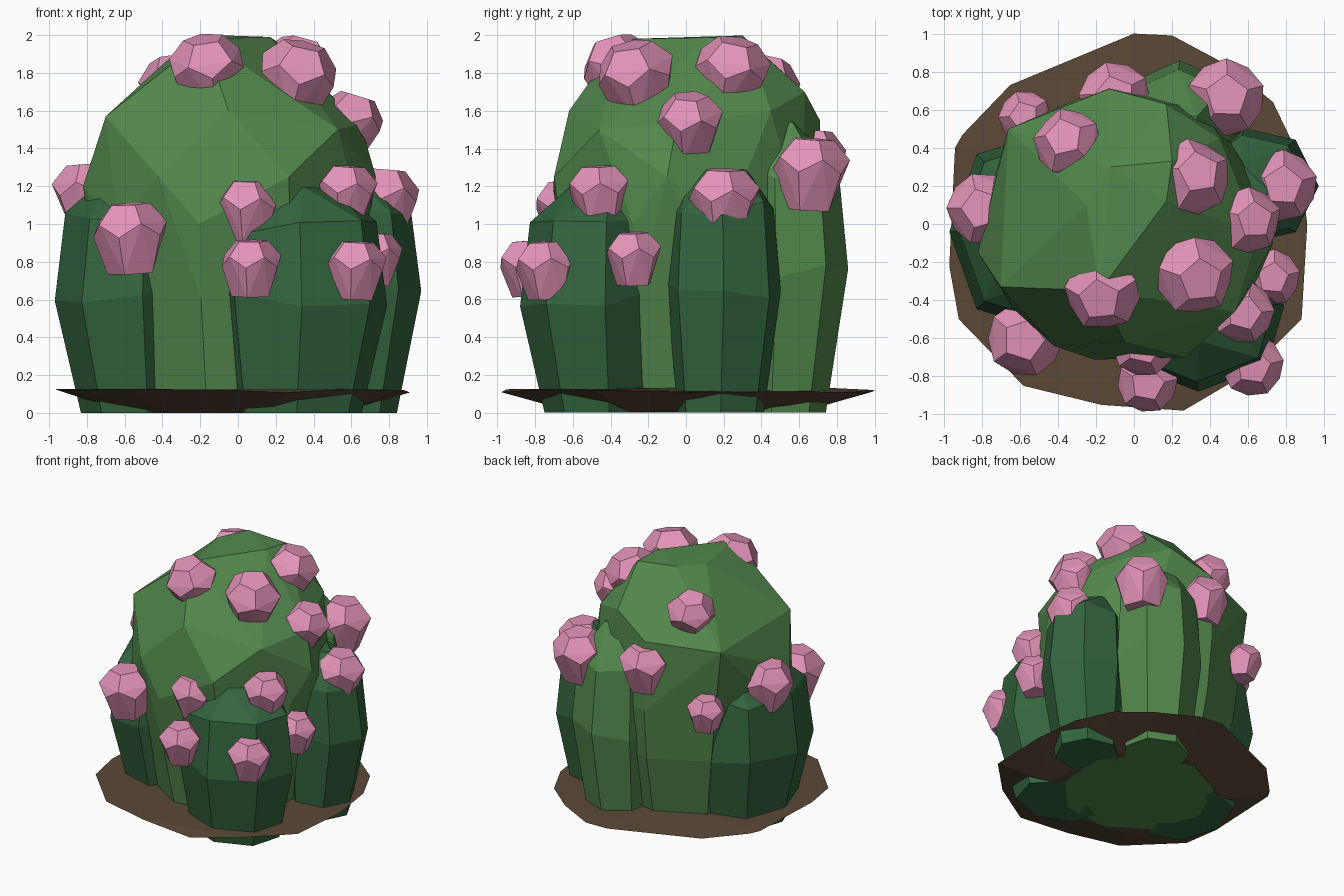
import bpy, bmesh, math, random
from mathutils import Vector, Matrix

random.seed(4)
cube = bpy.data.objects.get("Cube")
if cube:
    bpy.data.objects.remove(cube)


def material(name, rgb):
    col = [((c / 255 + 0.055) / 1.055) ** 2.4 for c in rgb] + [1.0]
    m = bpy.data.materials.new(name)
    m.use_nodes = True
    m.diffuse_color = col
    m.node_tree.nodes["Principled BSDF"].inputs["Base Color"].default_value = col
    return m


LIGHT = material("light green", (83, 136, 77))
DARK = material("dark green", (52, 101, 63))
PINK = material("pink", (226, 147, 184))
SOIL = material("soil brown", (90, 72, 54))


def hull(name, points, mat, merge=6):
    """Faceted convex solid around a set of points."""
    bm = bmesh.new()
    for p in points:
        bm.verts.new(p)
    out = bmesh.ops.convex_hull(bm, input=bm.verts[:])
    loose = {v for v in out["geom_interior"] + out["geom_unused"]
             if isinstance(v, bmesh.types.BMVert)}
    bmesh.ops.delete(bm, geom=list(loose), context="VERTS")
    bmesh.ops.dissolve_limit(bm, angle_limit=math.radians(merge),
                             verts=bm.verts[:], edges=bm.edges[:])
    bmesh.ops.recalc_face_normals(bm, faces=bm.faces[:])
    me = bpy.data.meshes.new(name)
    bm.to_mesh(me)
    bm.free()
    me.materials.append(mat)
    ob = bpy.data.objects.new(name, me)
    bpy.context.collection.objects.link(ob)
    return ob


def ring(n, rx, ry, z, turn=0.0, cx=0.0, cy=0.0):
    return [Vector((cx + rx * math.cos(turn + math.tau * i / n),
                    cy + ry * math.sin(turn + math.tau * i / n), z)) for i in range(n)]


# Main dome: hand-placed crown and shoulders over a tapering trunk
crown = [(-.18, -.35, 1.98), (-.25, .1, 1.98), (-.12, .3, 2), (.2, .33, 1.97), (.17, .12, 1.99),
         (-.7, -.33, 1.57), (-.66, .5, 1.52), (-.05, -.62, 1.6), (.65, -.05, 1.53),
         (.53, -.46, 1.5), (.45, .45, 1.6), (.17, .63, 1.7), (-.13, .71, 1.55),
         (-.82, -.15, 1.2), (.27, -.7, 1.25), (-.42, -.64, 1.25), (.73, -.1, 1.25)]
trunk = (ring(9, .75, .73, 1.0, .3, -.04, 0) + ring(9, .7, .69, .6, .3, -.04, 0)
         + ring(9, .56, .56, 0, .3, -.04, 0))
hull("main_dome", crown + trunk, LIGHT)


# Side lobes: narrow foot, wide belly, top leaning towards the middle
def lobe(name, cx, cy, rx, ry, height, mat, turn):
    pts = []
    for level, size, lean in ((0, .76, .08), (.5, 1, 0), (.83, .9, .03), (1, .48, .14)):
        n = 7 if level < 1 else 4
        k = 1 - lean
        for p in ring(n, rx * size, ry * size, height * level, turn, cx * k, cy * k):
            if 0 < level < 1:
                p.z += random.uniform(-.06, .06)
            pts.append(p)
    hull(name, pts, mat)


lobe("right_lobe", -.59, -.04, .38, .52, 1.27, DARK, .45)
lobe("front_lobe", .34, -.51, .46, .37, 1.2, DARK, .22)
lobe("left_lobe", .65, .2, .32, .31, 1.29, DARK, 0)
lobe("back_lobe", .24, .55, .33, .31, 1.54, LIGHT, .67)

# Soil disc: irregular rim, low top, shallow underside
rim = [(0, 1), (.2, .99), (.5, .83), (.73, .64), (.86, .37), (.91, 0), (.88, -.5),
       (.6, -.78), (.26, -.98), (-.17, -.95), (-.58, -.85), (-.92, -.5),
       (-.97, -.22), (-.94, .4), (-.9, .47), (-.65, .73)]
soil = [(x, y, .118 + .01 * math.sin(5 * x + 3 * y)) for x, y in rim]
soil += [(x * .45, y * .45, .145) for x, y in rim[::2]]
soil += [(x * .61, y * .61, .003) for x, y in rim[::2]]
hull("soil_disc", soil, SOIL, 3)

# Blossoms: twelve-sided buds with a tapered foot; x, y, z, radius
blossoms = [(-.57, -.6, .93, .2), (.57, -.46, 1.16, .165), (.05, -.63, 1.08, .17),
            (.07, -.83, .77, .16), (.62, -.74, .76, .165), (.72, -.28, .82, .15),
            (.77, .2, 1.12, .19), (.48, .66, 1.27, .205), (.59, .02, 1.53, .175),
            (.31, -.26, 1.77, .21), (-.16, -.35, 1.81, .2), (.3, .24, 1.8, .2),
            (-.34, .42, 1.72, .18), (-.1, .66, 1.33, .19), (-.79, .08, 1.15, .19),
            (-.57, .56, 1.04, .14)]
for i, (x, y, z, r) in enumerate(blossoms):
    bud = (ring(5, .56, .56, .88) + ring(5, 1, 1, .4) + ring(5, .98, .98, .05, math.pi / 5)
           + ring(5, .66, .66, -.95, math.pi / 5))
    out = Vector((x, y, 0)).normalized()
    tilt = .3 if z > 1.5 else .08
    place = (Matrix.Translation((x, y, z))
             @ Matrix.Rotation(tilt, 4, Vector((-out.y, out.x, 0)))
             @ Matrix.Rotation(i * 1.3, 4, "Z") @ Matrix.Scale(r, 4))
    hull("blossom_%02d" % (i + 1), [place @ p for p in bud], PINK, 2)
